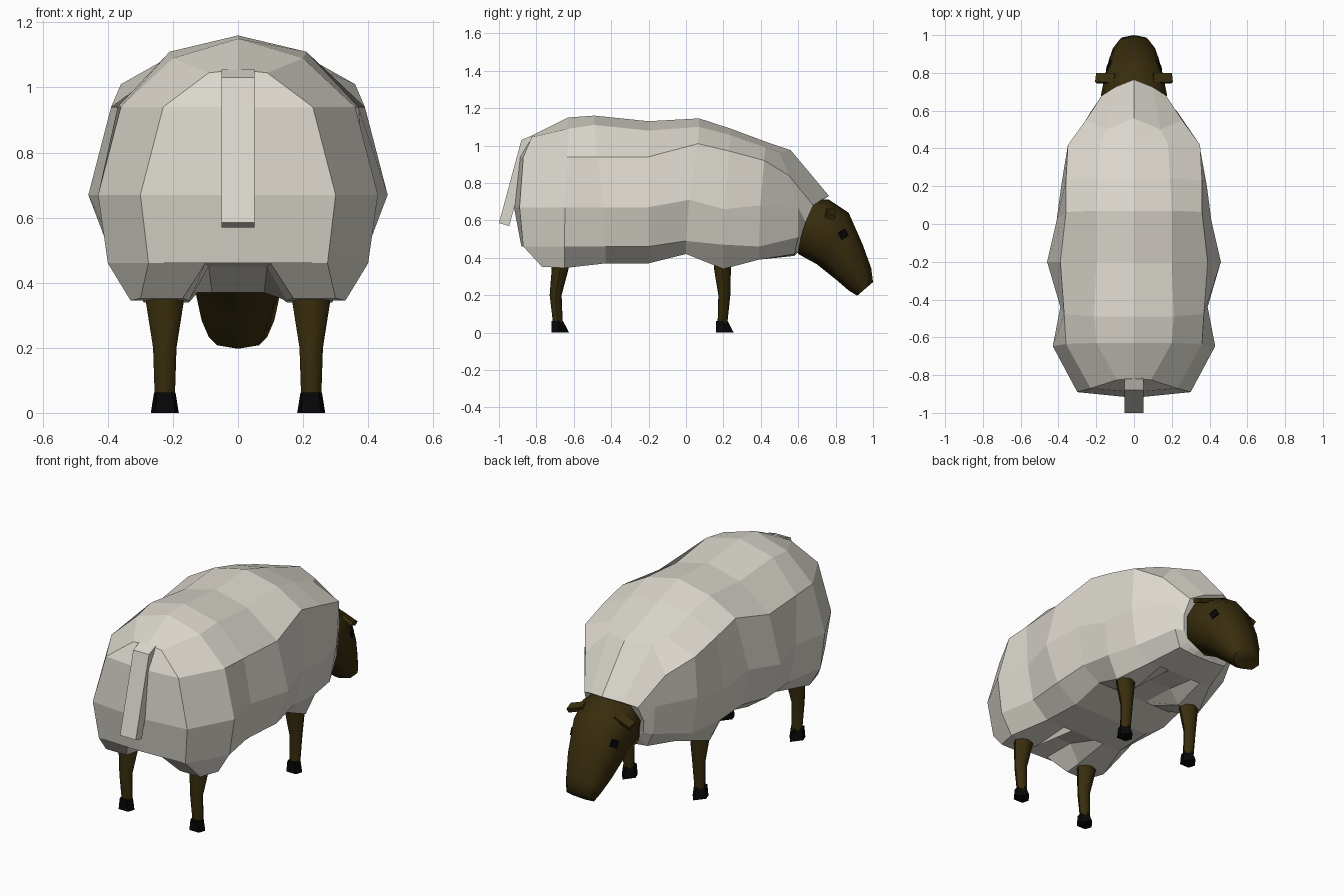
import bpy, bmesh, math
from mathutils import Vector, Matrix
from mathutils.bvhtree import BVHTree

if "Cube" in bpy.data.objects:
    bpy.data.objects.remove(bpy.data.objects["Cube"])


def material(name, rgb):
    m = bpy.data.materials.new(name)
    m.diffuse_color = (*rgb, 1)
    m.use_nodes = True
    m.node_tree.nodes["Principled BSDF"].inputs["Base Color"].default_value = m.diffuse_color
    return m


WOOL = material("cream wool", (0.71, 0.68, 0.61))
BROWN = material("dark brown skin", (0.040, 0.026, 0.004))
BLACK = material("hoof black", (0.002, 0.002, 0.002))


def finish(name, bm, mat, smooth=None):
    bmesh.ops.recalc_face_normals(bm, faces=bm.faces)
    me = bpy.data.meshes.new(name)
    bm.to_mesh(me)
    me.materials.append(mat)
    ob = bpy.data.objects.new(name, me)
    bpy.context.collection.objects.link(ob)
    if smooth:
        bpy.ops.object.select_all(action='DESELECT')
        ob.select_set(True)
        bpy.context.view_layer.objects.active = ob
        bpy.ops.object.shade_smooth_by_angle(angle=math.radians(smooth))
    return ob


def loft(rings, caps=True):
    """Skin closed rings of equal point count."""
    bm = bmesh.new()
    vs = [[bm.verts.new(p) for p in r] for r in rings]
    n = len(rings[0])
    for a, b in zip(vs, vs[1:]):
        for i in range(n):
            j = (i + 1) % n
            bm.faces.new((a[i], a[j], b[j], b[i]))
    if caps:
        bm.faces.new(vs[0])
        bm.faces.new(vs[-1])
    return bm, vs


def box(size, mtx):
    bm = bmesh.new()
    bmesh.ops.create_cube(bm, size=1, matrix=mtx @ Matrix.Diagonal((*size, 1)))
    return bm


# Fleece: half sections from spine to belly, mirrored into full rings
rump = [(0, -.82, 1.055), (.09, -.825, 1.045), (.23, -.87, .94), (.30, -.89, .67),
        (.275, -.87, .46), (.30, -.77, .352), (.17, -.77, .352), (.10, -.86, .46), (0, -.86, .46)]
# y at spine, y at belly, spine z, seven (x, z) pairs, belly z
middle = [
    (-.63, -.65, 1.15, .20, 1.09, .36, .94, .43, .67, .40, .46, .33, .345, .15, .345, .09, .45, .45),
    (-.49, -.43, 1.16, .21, 1.11, .37, .94, .39, .67, .36, .46, .26, .37, .14, .37, .08, .37, .37),
    (-.20, -.20, 1.13, .20, 1.08, .39, .94, .46, .67, .38, .46, .25, .37, .14, .37, .08, .37, .37),
    (.07, .00, 1.145, .20, 1.10, .36, 1.01, .41, .71, .36, .49, .25, .42, .14, .42, .08, .42, .42),
    (.24, .20, 1.09, .19, 1.055, .36, .97, .385, .66, .35, .47, .29, .34, .15, .34, .09, .42, .42),
    (.43, .39, 1.02, .18, .99, .35, .92, .35, .68, .31, .46, .21, .39, .14, .39, .08, .39, .39),
]
shoulder = [(0, .56, .975), (.14, .50, .965), (.255, .55, .84), (.225, .60, .67),
            (.21, .60, .51), (.16, .58, .42), (.11, .58, .415), (.06, .58, .41), (0, .58, .41)]
collar = [(0, .765, .73), (.10, .725, .71), (.17, .68, .68), (.18, .64, .59),
          (.16, .615, .51), (.12, .60, .46), (.09, .60, .44), (.05, .60, .43), (0, .60, .43)]


def section(r):
    pts = [(0, r[2])] + list(zip(r[3:17:2], r[4:17:2])) + [(0, r[17])]
    return [(x, r[1] + (r[0] - r[1]) * min(1, max(0, (z - .6) / .45)), z) for x, z in pts]


halves = [rump] + [section(r) for r in middle] + [shoulder, collar]
rings = [h + [(-x, y, z) for x, y, z in h[7:0:-1]] for h in halves]
bm, vs = loft(rings, caps=False)
# Close the neck end and the bulging rump with strips; c is the centre column
for v, bulge in ((vs[0], (-.89, -.92, -.88)), (vs[-1], (.68, .64, .615))):
    zs = [v[i].co.z for i in (2, 3, 4)]
    c = [bm.verts.new((0, y, z)) for y, z in zip(bulge, zs)]
    for k in ([v[i] for i in range(9)], [v[-i] for i in range(9)]):
        for f in ((k[0], k[1], k[2], c[0]), (k[2], k[3], c[1], c[0]), (k[3], k[4], c[2], c[1]),
                  (k[4], k[7], k[8], c[2]), (k[4], k[5], k[6], k[7])):
            bm.faces.new(f)
finish("fleece", bm, WOOL)

# Tail: side profile extruded across x
tail = [(-.79, 1.03), (-.82, 1.055), (-.88, 1.03), (-1.0, .585), (-.945, .57), (-.83, .99)]
bm, _ = loft([[(x, y, z) for y, z in tail] for x in (-.05, .05)])
finish("tail", bm, WOOL)

# Head: rounded sections between a top point and a chin point
sections = [((.66, .72), (.57, .48), .15), ((.765, .71), (.60, .42), .175),
            ((.87, .64), (.70, .365), .155), ((.945, .47), (.80, .285), .132),
            ((.99, .345), (.87, .225), .112), ((1.0, .27), (.915, .197), .09)]
rings = []
for k, (t, b, w) in enumerate(sections):
    t, b = Vector((0, *t)), Vector((0, *b))
    ring = []
    for i in range(8):
        a = i * math.tau / 8
        p = (t + b) / 2 + (t - b) / 2 * math.cos(a)
        s = math.sin(a)
        p.x = w * math.copysign(abs(s) ** (.7 if k < 4 else 1), s) if i % 4 else 0
        ring.append(p)
    rings.append(ring)
bm, _ = loft(rings)
bmesh.ops.recalc_face_normals(bm, faces=bm.faces)
tree = BVHTree.FromBMesh(bm)
finish("head", bm, BROWN, 60)

for side, label in ((1, "right"), (-1, "left")):
    # Ear: flat slab drooping outward
    m = (Matrix.Translation((side * .15, .772, .635))
         @ Matrix.Rotation(side * .35, 4, 'Y') @ Matrix.Rotation(-.35, 4, 'X'))
    finish(label + "_ear", box((.105, .05, .025), m), BROWN)

    # Eye: thin plate lying on the head surface
    hit, nor, _, _ = tree.ray_cast(Vector((side, .84, .525)), Vector((-side, 0, 0)))
    if nor.x * side < 0:
        nor = -nor
    m = (Matrix.Translation(hit + nor * .004) @ nor.to_track_quat('Z', 'Y').to_matrix().to_4x4()
         @ Matrix.Rotation(side * .5, 4, 'Z'))
    finish(label + "_eye", box((.045, .042, .009), m), BLACK)

    for y0, place in ((-.685, "hind"), (.195, "front")):
        # Leg: tapered tube; rows are z, centre y offset, half x, half y
        front = place == "front"
        rows = [(.05, 0, .031, .026), (.20, -.012 + .022 * front, .036, .032),
                (.34, .012 - .012 * front, .058, .045), (.40, .012 - .012 * front, .06, .048)]
        rings = [[(side * .225 + hx * math.cos(i * math.tau / 8),
                   y0 + dy + hy * math.sin(i * math.tau / 8), z) for i in range(8)]
                 for z, dy, hx, hy in rows]
        bm, _ = loft(rings)
        finish(f"{label}_{place}_leg", bm, BROWN, 50)

        # Hoof: five-sided wedge with the toe forward
        rings = [[(side * .225 + w * k, y0 + y, z) for k, y in
                  ((-.7, -.035), (.7, -.035), (1, .005), (0, toe), (-1, .005))]
                 for z, w, toe in ((0, .043, .06), (.063, .033, .027))]
        bm, _ = loft(rings)
        finish(f"{label}_{place}_hoof", bm, BLACK)
